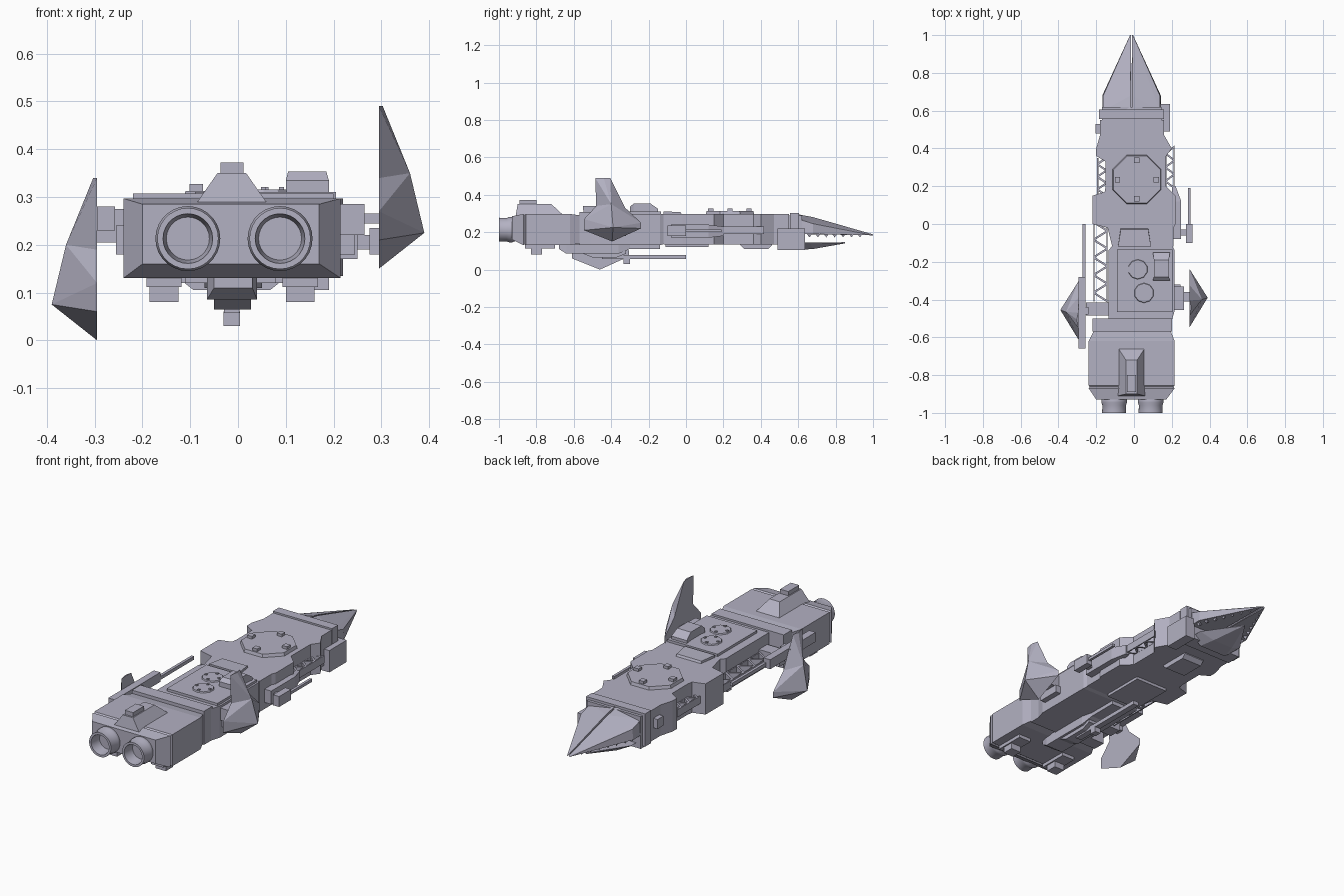
import bpy, bmesh, math
from mathutils import Vector

old = bpy.data.objects.get("Cube")
if old:
    bpy.data.objects.remove(old, do_unlink=True)

# Single hull paint
paint = bpy.data.materials.new("lavender_grey")
paint.use_nodes = True
COLOUR = (0.45, 0.44, 0.54, 1)
paint.diffuse_color = COLOUR
paint.node_tree.nodes["Principled BSDF"].inputs["Base Color"].default_value = COLOUR

CX = -0.013  # hull centre line


def finish(name, bm):
    bmesh.ops.recalc_face_normals(bm, faces=bm.faces[:])
    mesh = bpy.data.meshes.new(name)
    bm.to_mesh(mesh)
    bm.free()
    mesh.materials.append(paint)
    obj = bpy.data.objects.new(name, mesh)
    bpy.context.collection.objects.link(obj)
    return obj


def add_hull(bm, points):
    verts = [bm.verts.new(p) for p in points]
    result = bmesh.ops.convex_hull(bm, input=verts)
    loose = [v for v in result["geom_interior"] if isinstance(v, bmesh.types.BMVert)]
    bmesh.ops.delete(bm, geom=loose, context='VERTS')


def solid(name, *point_groups):
    """One object made of convex chunks."""
    bm = bmesh.new()
    for group in point_groups:
        add_hull(bm, group)
    bmesh.ops.dissolve_limit(bm, angle_limit=0.01, verts=bm.verts[:], edges=bm.edges[:])
    return finish(name, bm)


def corners(x0, x1, y0, y1, z0, z1):
    return [(x, y, z) for x in (x0, x1) for y in (y0, y1) for z in (z0, z1)]


def box(name, *limits):
    return solid(name, corners(*limits))


def loft(name, sections):
    """Rectangular sections (y, left x, right x, bottom, top) joined along y."""
    bm = bmesh.new()
    rings = [[bm.verts.new(p) for p in ((a, y, lo), (b, y, lo), (b, y, hi), (a, y, hi))]
             for y, a, b, lo, hi in sections]
    for r, s in zip(rings, rings[1:]):
        for i in range(4):
            j = (i + 1) % 4
            bm.faces.new((r[i], r[j], s[j], s[i]))
    bm.faces.new(rings[0])
    bm.faces.new(rings[-1])
    return finish(name, bm)


def disc(name, x, y, radius, z0, z1, sides=8, taper=0.95):
    rim = []
    for i in range(sides):
        a = math.tau * (i + 0.5) / sides
        for z, r in ((z0, radius), (z1, radius * taper)):
            rim.append((x + r * math.cos(a), y + r * math.sin(a), z))
    solid(name, rim)
    # four clamps around the rim
    size = radius * 0.1
    for i in range(4):
        a = math.tau * i / 4
        px, py = x + radius * 0.72 * math.cos(a), y + radius * 0.72 * math.sin(a)
        box(name + "_clamp", px - size, px + size, py - size, py + size, z1, z1 + size)


def truss(name, x0, x1, y0, y1, bays, z0=0.19, z1=0.23):
    w = 0.006
    chunks = [corners(x, x + w, y0, y1, z0, z1) for x in (x0, x1 - w)]
    step = (y1 - y0) / bays
    for i in range(bays):
        a, b = (x0, x1) if i % 2 else (x1, x0)
        ya, yb = y0 + i * step, y0 + (i + 1) * step
        chunks.append([(x, y + d, z) for x, y in ((a, ya), (b, yb))
                       for d in (-w, w) for z in (z0, z1)])
    solid(name, *chunks)


# Rear hull, with a groove near the engines
loft("rear_hull", [(-.93, -.20, .17, .16, .285), (-.87, -.24, .215, .13, .297),
                   (-.862, -.235, .21, .135, .292), (-.855, -.24, .215, .13, .297),
                   (-.62, -.24, .215, .13, .297), (-.57, -.215, .195, .14, .29)])
box("rear_band", -.22, .20, -.57, -.50, .13, .307)

# Engine nozzles: profile (radius, y) turned about y
for ex in (-.105, .088):
    profile = [(.055, -.90), (.068, -.93), (.068, -.945), (.062, -.96), (.064, -1),
               (.052, -1), (.045, -.94), (0, -.94)]
    bm = bmesh.new()
    pts = [bm.verts.new((ex + r, y, .213)) for r, y in profile]
    line = [bm.edges.new(pair) for pair in zip(pts, pts[1:])]
    bmesh.ops.spin(bm, geom=pts + line, cent=(ex, 0, .213), axis=(0, 1, 0),
                   angle=math.tau, steps=28)
    bmesh.ops.remove_doubles(bm, verts=bm.verts[:], dist=0.0005)
    nozzle = finish("engine_nozzle", bm)
    bpy.ops.object.select_all(action='DESELECT')
    nozzle.select_set(True)
    bpy.context.view_layer.objects.active = nozzle
    bpy.ops.object.shade_smooth_by_angle(angle=math.radians(30))

# Dorsal housing over the engines
solid("dorsal_housing",
      [(CX + s * w, y, z) for s in (-1, 1)
       for w, y, z in ((.072, -.91, .29), (.072, -.655, .29), (.03, -.9, .35), (.03, -.72, .35))])
box("dorsal_box", CX - .024, CX + .024, -.89, -.80, .34, .372)

# Middle hull and deck
loft("middle_hull", [(-.51, -.135, .20, .13, .297), (-.46, -.135, .215, .13, .297),
                     (-.14, -.135, .215, .13, .297), (-.11, -.11, .20, .14, .297)])
box("raised_deck", -.09, .205, -.465, -.135, .29, .31)
for dx, dy in ((.02, -.24), (.053, -.365)):
    disc("deck_hatch", dx, dy, .053, .31, .316, 10)
loft("deck_cabin", [(-.30, .10, .19, .30, .335), (-.28, .105, .185, .30, .353),
                    (-.19, .105, .185, .30, .353), (-.15, .10, .19, .30, .325)])
truss("middle_truss", -.215, -.14, -.41, .01, 9)

# Forward hull
outline = ((-.12, -.115, .21), (-.02, -.14, .21), (0, -.22, .22), (.15, -.22, .22),
           (.17, -.155, .20), (.2, -.15, .17), (.33, -.15, .17), (.36, -.20, .17),
           (.40, -.20, .20), (.47, -.18, .16), (.55, -.18, .16))
loft("forward_hull", [(y, a, b, .135, .297) for y, a, b in outline])
solid("neck_plate", [(x, y, z) for x, y, z in
                     ((-.085, -.12, .29), (.09, -.12, .29), (-.085, -.12, .31), (.09, -.12, .31),
                      (-.07, -.02, .29), (.075, -.02, .29), (-.07, -.03, .308), (.075, -.03, .308))])
disc("octagonal_hatch", .015, .235, .142, .29, .313)
truss("forward_truss", -.195, -.145, .15, .35, 6)
truss("forward_truss", .165, .215, .19, .41, 6)
box("hull_collar", -.185, .16, .555, .605, .13, .303)
box("collar_neck", -.17, .145, .54, .62, .12, .29)

# Split beak, its teeth and the lower jaw
for side in (-1, 1):
    def at(width, y, z):
        return (CX + side * width, y, z)
    solid("beak_half", [at(w, y, z) for w, y, z in
                        ((.005, .6, .19), (.155, .6, .19), (.005, .6, .295), (.15, .6, .27),
                         (.155, .68, .19), (.005, .68, .28), (.15, .68, .245),
                         (.003, 1, .188), (.008, 1, .183))])
    teeth = []
    for i in range(7):
        y = .66 + i * .045
        w = .145 * min(1, (1 - y) / .32)
        teeth.append([at(w, y - .015, .192), at(w, y + .015, .192),
                      at(w * .8, y, .192), at(w * .95, y, .172)])
    solid("beak_teeth", *teeth)
solid("lower_jaw", [(CX + s * w, y, z) for s in (-1, 1) for w, y, z in
                    ((.13, .6, .145), (.13, .66, .145), (.08, .6, .105), (.06, .68, .11),
                     (.003, .85, .146), (.003, .85, .14))])
box("cheek_box", .135, .19, .49, .635, .105, .22)
box("cheek_plate", -.205, -.17, .48, .53, .2, .25)

# Side fins: same blade, one mirrored and set lower
def fin(name, side, dy, dz):
    def place(points):
        return [(side * x, y + dy, z + dz) for x, y, z in points]
    ridge, apex, root = (.36, -.40, .35), (.39, -.39, .225), .295
    body = [(root, y, z) for y, z in ((-.325, .33), (-.24, .25), (-.24, .22), (-.395, .15),
                                      (-.545, .21), (-.545, .27), (-.48, .34))]
    blade = [(root, y, z) for y, z in ((-.485, .49), (-.405, .49), (-.325, .33), (-.48, .33))]
    tip = (root + .008, -.44, .49)
    solid(name, place(body + [ridge, apex]), place(blade + [ridge, tip]))


fin("left_fin", 1, 0, 0)
fin("right_fin", -1, -.065, -.15)
box("left_fin_mount", .20, .265, -.455, -.33, .22, .285)
box("left_fin_pylon", .26, .30, -.41, -.36, .245, .265)
box("left_lower_mount", .20, .245, -.44, -.32, .18, .22)
box("right_fin_mount", -.255, -.13, -.485, -.415, .18, .24)
box("right_fin_pylon", -.30, -.24, -.48, -.44, .205, .275)

# Side guns
box("right_gun_body", -.295, -.257, -.66, -.28, .23, .28)
box("right_gun_barrel", -.272, -.257, -.28, 0, .24, .258)
loft("left_gun_pod", [(-.08, .20, .25, .17, .24), (.12, .20, .25, .17, .24),
                      (.2, .20, .22, .18, .23)])
box("left_gun_link", .24, .28, -.06, -.03, .19, .22)
box("left_gun_body", .275, .31, -.1, 0, .18, .235)
box("left_gun_barrel", .286, .30, -.01, .19, .20, .215)

# Belly: keel turret, skids and hatches
loft("keel", [(-.68, -.05, .03, .11, .135), (-.64, -.065, .04, .085, .135),
              (-.36, -.065, .04, .085, .135), (-.30, -.05, .025, .11, .135),
              (-.14, -.05, .025, .11, .135)])
loft("keel_turret", [(-.55, -.05, .027, .085, .10), (-.5, -.05, .027, .065, .10),
                     (-.37, -.05, .027, .065, .10), (-.32, -.05, .027, .085, .10)])
box("keel_barrel", CX - .016, CX + .016, -.45, 0, .057, .078)
box("keel_sight", CX - .017, CX + .017, -.335, -.30, .03, .06)
for sx in (-.155, .13):
    box("skid_mount", sx - .037, sx + .037, -.86, -.70, .112, .135)
    box("skid", sx - .03, sx + .03, -.83, -.77, .08, .115)
loft("belly_hatch", [(-.11, -.11, .08, .12, .14), (.12, -.11, .08, .12, .14)])
loft("forward_belly_hatch", [(.29, -.07, .05, .13, .14), (.31, -.07, .05, .11, .14),
                             (.44, -.07, .05, .11, .14), (.46, -.07, .05, .13, .14)])
